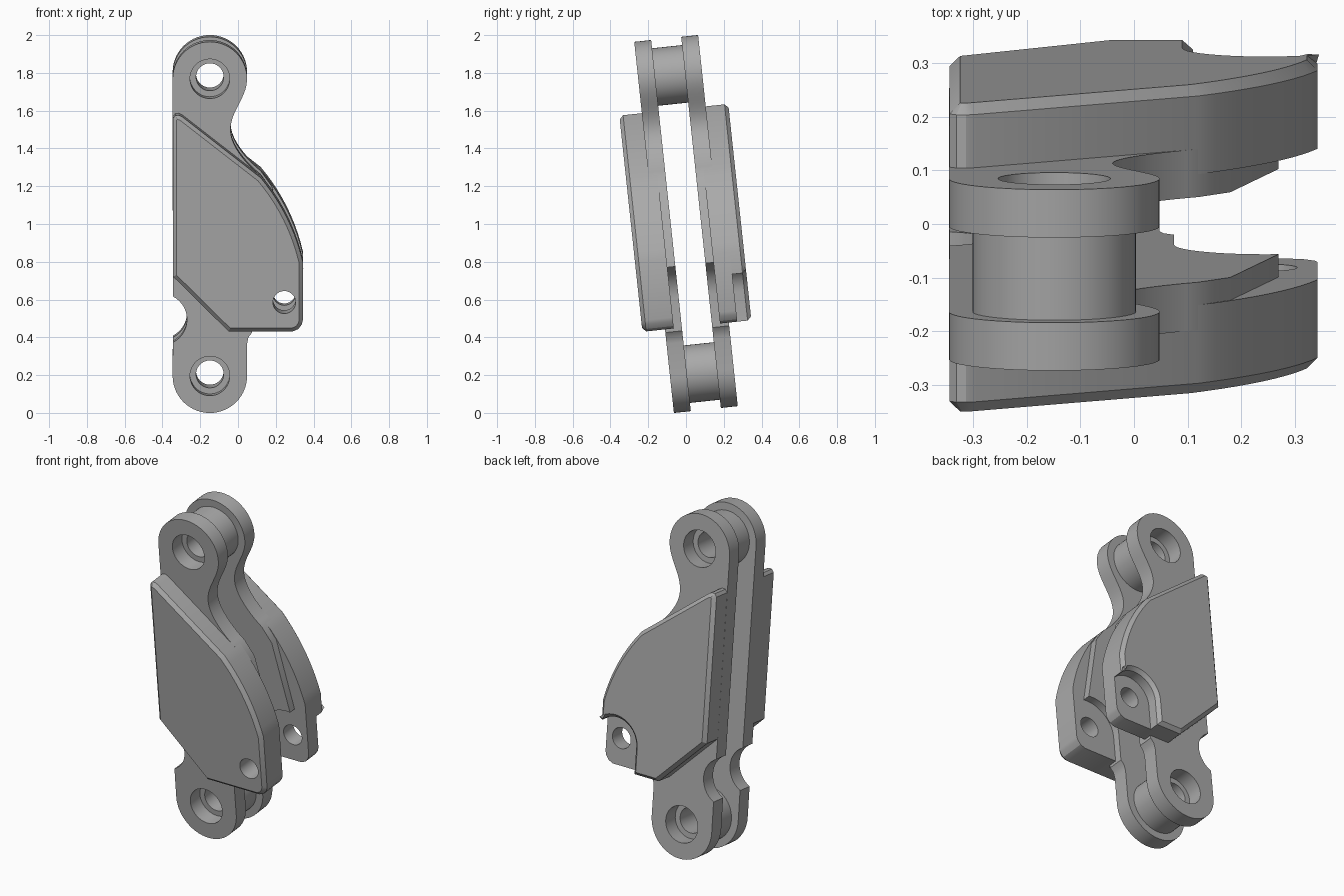
import bpy, bmesh, math
from mathutils import Matrix, Vector

if "Cube" in bpy.data.objects:
    bpy.data.objects.remove(bpy.data.objects["Cube"], do_unlink=True)

# Everything is built upright, then leaned forward
LEAN = Matrix.Translation((0, 0, 1)) @ Matrix.Rotation(math.radians(6.1), 4, 'X')
PIN_X, PIN_Z, END_R = -0.149, 0.791, 0.197
HOLE = (0.245, -0.386)

metal = bpy.data.materials.new("grey_metal")
metal.use_nodes = True
GREY = (0.4, 0.4, 0.4, 1)
metal.diffuse_color = GREY
metal.node_tree.nodes["Principled BSDF"].inputs["Base Color"].default_value = GREY


def arc(cx, cz, r, a0, a1, n):
    angles = [math.radians(a0 + (a1 - a0) * i / n) for i in range(n + 1)]
    return [(cx + r * math.cos(a), cz + r * math.sin(a)) for a in angles]


def bezier(p0, p1, p2, p3, n=10):
    p0, p1, p2, p3 = map(Vector, (p0, p1, p2, p3))
    out = []
    for i in range(n + 1):
        t = i / n
        s = 1 - t
        out.append(tuple(s**3 * p0 + 3 * s * s * t * p1 + 3 * s * t * t * p2 + t**3 * p3))
    return out


def slab(name, outline, y0, y1, side, chamfer=0):
    """Extrude an x-z outline from y0 to y1 and chamfer its outer rim."""
    bm = bmesh.new()
    face = bm.faces.new([bm.verts.new((x, y0, z)) for x, z in outline])
    ext = bmesh.ops.extrude_face_region(bm, geom=[face])["geom"]
    verts = [g for g in ext if isinstance(g, bmesh.types.BMVert)]
    outer = [g for g in ext if isinstance(g, bmesh.types.BMFace)]
    bmesh.ops.translate(bm, verts=verts, vec=(0, y1 - y0 - chamfer, 0))
    bmesh.ops.recalc_face_normals(bm, faces=bm.faces)
    if chamfer:
        bmesh.ops.inset_region(bm, faces=outer, thickness=chamfer, use_even_offset=True)
        bmesh.ops.translate(bm, verts=list(outer[0].verts), vec=(0, chamfer, 0))
    bm.transform(Matrix.Scale(side, 4, (0, 1, 0)))
    bmesh.ops.recalc_face_normals(bm, faces=bm.faces)
    mesh = bpy.data.meshes.new(name)
    bm.to_mesh(mesh)
    bm.free()
    obj = bpy.data.objects.new(name, mesh)
    bpy.context.collection.objects.link(obj)
    mesh.materials.append(metal)
    return obj


def drill(obj, x, z, r):
    """Cut a round hole straight through along y."""
    bpy.ops.mesh.primitive_cylinder_add(vertices=48, radius=r, depth=2,
                                        location=(x, 0, z), rotation=(math.pi / 2, 0, 0))
    cutter = bpy.context.object
    cutter.hide_render = True
    bpy.context.view_layer.objects.active = obj
    mod = obj.modifiers.new("hole", 'BOOLEAN')
    mod.operation, mod.solver, mod.object = 'DIFFERENCE', 'EXACT', cutter
    bpy.ops.object.modifier_apply(modifier=mod.name)
    bpy.data.objects.remove(cutter, do_unlink=True)


def finish(obj):
    obj.data.transform(LEAN)
    bpy.ops.object.select_all(action='DESELECT')
    obj.select_set(True)
    bpy.context.view_layer.objects.active = obj
    bpy.ops.object.shade_smooth_by_angle(angle=math.radians(28))


# Outline of a link: round ends, waisted neck, side notch, relief round the small hole
link_outline = (
    arc(PIN_X, -PIN_Z, END_R, 180, 360, 28)
    + [(0.048, -0.62), (0.055, -0.585), (0.075, -0.56)]
    + arc(*HOLE, 0.17, 180, 81.5, 14)
    + [(0.18, 0.19)]
    + bezier((0.12, 0.275), (0.05, 0.33), (-0.04, 0.43), (-0.04, 0.52))
    + bezier((-0.04, 0.52), (-0.04, 0.62), (0.048, 0.69), (0.048, PIN_Z))[1:-1]
    + arc(PIN_X, PIN_Z, END_R, 0, 180, 28)
    + arc(-0.4075, -0.49, 0.1375, 63, -63, 14)
)

# Outline of a cover plate, split so that the lower right corner can be notched
plate_left = (
    bezier((0.343, -0.172), (0.304, -0.006), (0.23, 0.143), (0.12, 0.275))
    + [(-0.296, 0.6), (-0.314, 0.608), (-0.332, 0.606), (-0.345, 0.59)]
    + [(-0.345, -0.25), (-0.05, -0.543)]
)
plate_corner = [(0.29, -0.543), (0.32, -0.53), (0.338, -0.505), (0.343, -0.484)]
notch = [(0.11, -0.543)] + arc(*HOLE, 0.135, 180, 45, 14) + [(0.343, -0.29)]

for word, side in (("front", -1), ("back", 1)):
    link = slab(word + "_link", link_outline, 0.08, 0.17, side)
    for z in (-PIN_Z, PIN_Z):
        drill(link, PIN_X, z, 0.105)
    finish(link)

# Front cover is one full plate; the back cover steps down around its hole
front_cover = slab("front_cover", plate_left + plate_corner, 0.123, 0.29, -1, 0.02)
back_base = slab("back_cover_base", plate_left + plate_corner, 0.123, 0.215, 1)
for part in (front_cover, back_base):
    drill(part, *HOLE, 0.06)
    finish(part)
finish(slab("back_cover_raised", plate_left + notch, 0.215, 0.29, 1, 0.02))

# Hollow rollers between the links
for word, z in (("lower", -PIN_Z), ("upper", PIN_Z)):
    roller = slab(word + "_roller", arc(PIN_X, z, 0.153, 0, 352.5, 47), -0.08, 0.08, 1)
    drill(roller, PIN_X, z, 0.073)
    finish(roller)
